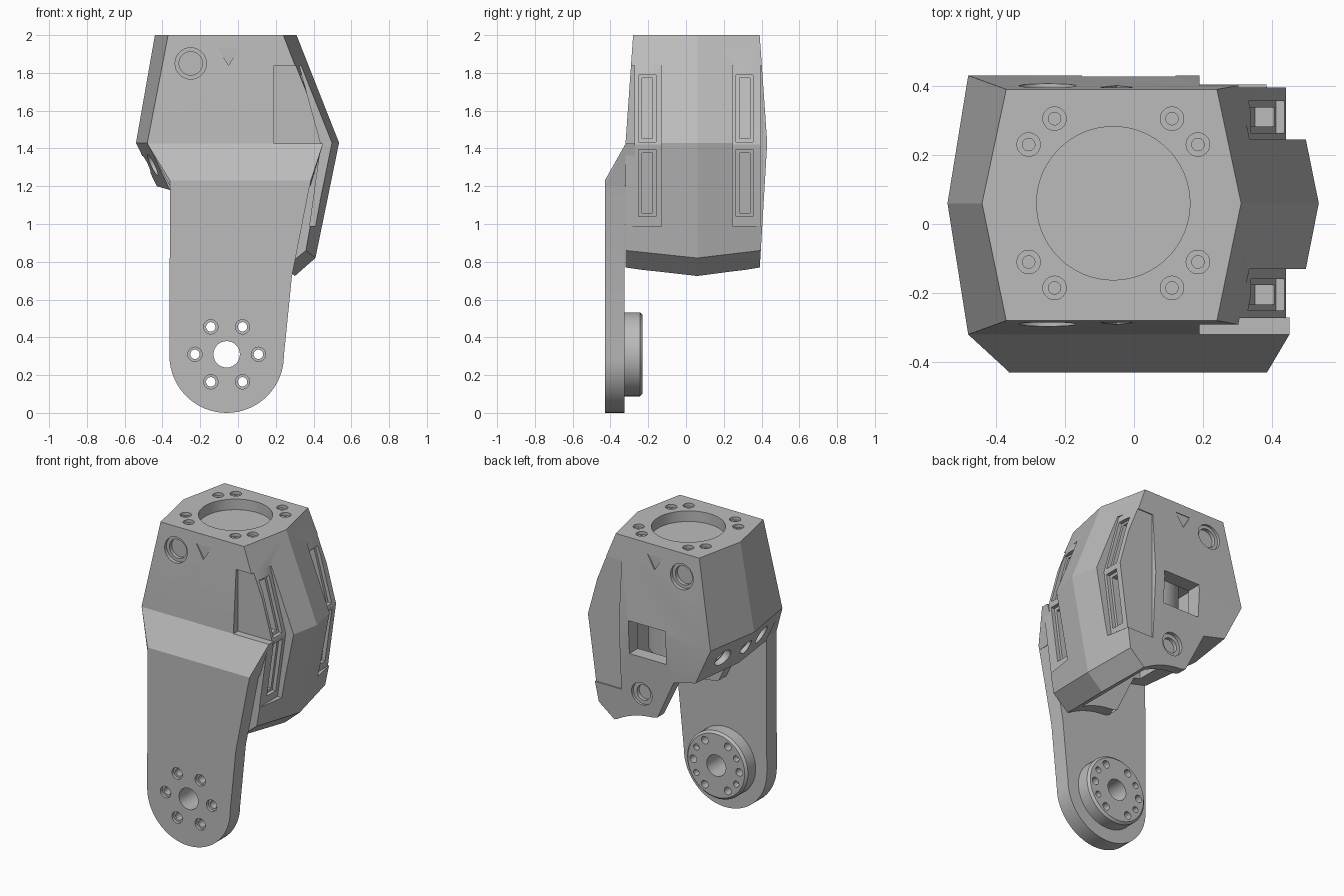
import bpy, bmesh
from math import sin, cos, radians, pi
from mathutils import Vector

if "Cube" in bpy.data.objects:
    bpy.data.objects.remove(bpy.data.objects["Cube"], do_unlink=True)

grey = bpy.data.materials.new("plain grey")
grey.use_nodes = True
grey.diffuse_color = (0.5, 0.5, 0.5, 1)
grey.node_tree.nodes["Principled BSDF"].inputs["Base Color"].default_value = (0.5, 0.5, 0.5, 1)

AXIS_X, MID_Y, HUB_Z = -0.06, 0.06, 0.31


def finish(name, bm):
    bmesh.ops.recalc_face_normals(bm, faces=bm.faces)
    mesh = bpy.data.meshes.new(name)
    bm.to_mesh(mesh)
    bm.free()
    mesh.materials.append(grey)
    obj = bpy.data.objects.new(name, mesh)
    bpy.context.collection.objects.link(obj)
    return obj


def prism(name, profile, y0, y1):
    """Extrude an x-z outline along y."""
    bm = bmesh.new()
    face = bm.faces.new([bm.verts.new((x, y0, z)) for x, z in profile])
    out = bmesh.ops.extrude_face_region(bm, geom=[face])["geom"]
    moved = [v for v in out if isinstance(v, bmesh.types.BMVert)]
    bmesh.ops.translate(bm, verts=moved, vec=(0, y1 - y0, 0))
    return finish(name, bm)


def box(name, x0, x1, y0, y1, z0, z1):
    return prism(name, [(x0, z0), (x1, z0), (x1, z1), (x0, z1)], y0, y1)


def rod(name, start, end, radius, sides=32, bevel=0):
    """Cylinder between two points."""
    a, b = Vector(start), Vector(end)
    bm = bmesh.new()
    bmesh.ops.create_cone(bm, cap_ends=True, segments=sides, radius1=radius,
                          radius2=radius, depth=(b - a).length)
    if bevel:
        rim = [e for e in bm.edges if all(v.co.z > 0 for v in e.verts)]
        bmesh.ops.bevel(bm, geom=rim, offset=bevel, segments=1, affect='EDGES')
    rot = (b - a).to_track_quat('Z', 'Y').to_matrix()
    bmesh.ops.rotate(bm, verts=bm.verts, matrix=rot)
    bmesh.ops.translate(bm, verts=bm.verts, vec=(a + b) / 2)
    return finish(name, bm)


def cut(target, cutter):
    cutter.hide_render = True
    mod = target.modifiers.new("cut", 'BOOLEAN')
    mod.operation, mod.solver, mod.object = 'DIFFERENCE', 'EXACT', cutter
    with bpy.context.temp_override(object=target, active_object=target):
        bpy.ops.object.modifier_apply(modifier="cut")
    bpy.data.objects.remove(cutter, do_unlink=True)


def ring_groove(target, centre, direction, outer, inner, depth):
    """Round hole with a stepped, narrower core."""
    c, d = Vector(centre), Vector(direction).normalized()
    cut(target, rod("cutter", c - d * 0.1, c + d * depth, outer))
    cut(target, rod("cutter", c - d * 0.1, c + d * depth * 2.2, inner))


# Body: outline at the central ridge and at the narrower front and back
ridge = [(-.44, 2), (.31, 2), (.535, 1.43), (.41, .82), (.29, .715),
         (-.07, .87), (-.2, 1.14), (-.43, 1.2), (-.54, 1.43)]
edge = [(-.37, 2), (.24, 2), (.46, 1.43), (.36, .86), (.25, .77),
        (-.07, .87), (-.2, 1.14), (-.36, 1.18), (-.48, 1.43)]


def front_y(z):
    return -.32 + .04 * max(0, (z - 1.43) / .57)


def back_y(z):
    return .43 - .04 * ((z - 1.43) / .57 if z > 1.43 else (1.43 - z) / .67)


bm = bmesh.new()
rows = [[bm.verts.new((x, front_y(z), z)) for x, z in edge],
        [bm.verts.new((x, MID_Y, z)) for x, z in ridge],
        [bm.verts.new((x, back_y(z), z)) for x, z in edge]]
for a, b in zip(rows, rows[1:]):
    for i in range(len(a)):
        j = (i + 1) % len(a)
        bm.faces.new((a[i], a[j], b[j], b[i]))
for row in (rows[0], rows[2]):
    bm.faces.new([row[i] for i in (0, 1, 2, 8)])
    bm.faces.new(row[2:])
body = finish("body", bm)

# Hollow underside, swing clearance and rear window
cut(body, rod("cutter", (AXIS_X, -1, HUB_Z), (AXIS_X, 1, HUB_Z), .55, 96))
cut(body, box("cutter", -.25, .2, -.24, .33, .5, 1.55))
cut(body, box("cutter", -.15, .12, .3, .6, 1.25, 1.47))

# Side rails: corner recesses with pairs of slots
rail = [(.325, 1.84), (.44, 1.42), (.38, .99)]
for y0, y1 in ((-.6, -.13), (.245, .8)):
    cut(body, prism("cutter", rail + [(1, .99), (1, 1.84)], y0, y1))
cut(body, box("cutter", .19, 1, -.6, -.272, 1.425, 1.84))
cut(body, box("cutter", .19, 1, .395, .8, .99, 1.84))


def rail_x(z):
    (xa, za), (xb, zb), (xc, zc) = rail
    return xb + (xa - xb) * (z - zb) / (za - zb) if z > zb else xb + (xc - xb) * (z - zb) / (zc - zb)


for y in (-.205, .31):
    for z0, z1 in ((1.04, 1.395), (1.435, 1.79)):
        for inset, depth in ((0, .025), (.018, .08)):
            a, b = z0 + inset, z1 - inset
            half = .046 - inset
            cut(body, prism("cutter", [(rail_x(a) - depth, a), (rail_x(a) + .2, a),
                                       (rail_x(b) + .2, b), (rail_x(b) - depth, b)],
                            y - half, y + half))

# Top socket and its screw holes
cut(body, rod("cutter", (AXIS_X, MID_Y, 1.93), (AXIS_X, MID_Y, 2.1), .222, 64))
for sx in (-1, 1):
    for sy in (-1, 1):
        for dx, dy in ((.17, .245), (.245, .17)):
            ring_groove(body, (AXIS_X + sx * dx, MID_Y + sy * dy, 2), (0, 0, -1), .034, .018, .02)

# Round ports and triangle marks on front and back
ring_groove(body, (-.25, front_y(1.85), 1.85), (0, 1, 0), .083, .062, .02)
ring_groove(body, (-.25, back_y(1.85), 1.85), (0, -1, 0), .083, .062, .02)
ring_groove(body, (.04, back_y(1), 1), (0, -1, 0), .075, .05, .02)
mark = [(-.105, 1.93), (.005, 1.93), (-.05, 1.84)]
cut(body, prism("cutter", mark, -.6, front_y(1.88) + .008))
cut(body, prism("cutter", mark, back_y(1.88) - .008, .6))

# Ports along the sloping underside
slope = Vector((.9, 0, .43))
for y, r in ((.26, .062), (.06, .05), (-.14, .062)):
    ring_groove(body, (-.485 + abs(y - MID_Y) * .18, y, 1.315), slope, r, r * .75, .03)

# Motor seen through the window
rod("motor_housing", (-.025, .045, 1.2), (-.025, .045, 1.6), .22, 48)

# Arm plate with rounded end
arc = [(AXIS_X + .303 * cos(radians(t)), .303 + .303 * sin(radians(t)))
       for t in range(-180, 1, 6)]
arm = prism("arm", arc + [(.285, .72), (.385, 1.23), (-.36, 1.23)], -.43, -.325)
arm.data.update()

# Sloped shoulder joining arm to body
bm = bmesh.new()
for x, y, z in ((-.36, -.43, 1.23), (.385, -.43, 1.23), (-.48, -.32, 1.425), (.45, -.32, 1.425),
                (-.48, -.27, 1.425), (.45, -.27, 1.425), (-.36, -.27, 1.2), (.385, -.27, 1.2),
                (-.36, -.43, 1.2), (.38, -.43, 1.2)):
    bm.verts.new((x, y, z))
bmesh.ops.convex_hull(bm, input=bm.verts)
shoulder = finish("shoulder", bm)

# Pivot hub and its bolt circle
hub = rod("pivot_hub", (AXIS_X, -.33, HUB_Z), (AXIS_X, -.23, HUB_Z), .222, 64, .014)
for part in (arm, hub):
    cut(part, rod("cutter", (AXIS_X, -1, HUB_Z), (AXIS_X, 1, HUB_Z), .07))
    for k in range(6):
        x, z = AXIS_X + .168 * cos(k * pi / 3), HUB_Z + .168 * sin(k * pi / 3)
        cut(part, rod("cutter", (x, -1, z), (x, 1, z), .025, 20))
        if part is arm:
            cut(part, rod("cutter", (x, -1, z), (x, -.41, z), .038, 20))
for t in (30, 150, 210, 330):
    x, z = AXIS_X + .168 * cos(radians(t)), HUB_Z + .168 * sin(radians(t))
    cut(hub, rod("cutter", (x, -.27, z), (x, 0, z), .02, 20))

# Smooth only the rounded surfaces
bpy.ops.object.select_all(action='DESELECT')
for obj in bpy.context.collection.objects:
    if obj.type == 'MESH' and obj.data.materials and obj.data.materials[0] == grey:
        obj.select_set(True)
        bpy.context.view_layer.objects.active = obj
bpy.ops.object.shade_smooth_by_angle(angle=radians(14))
